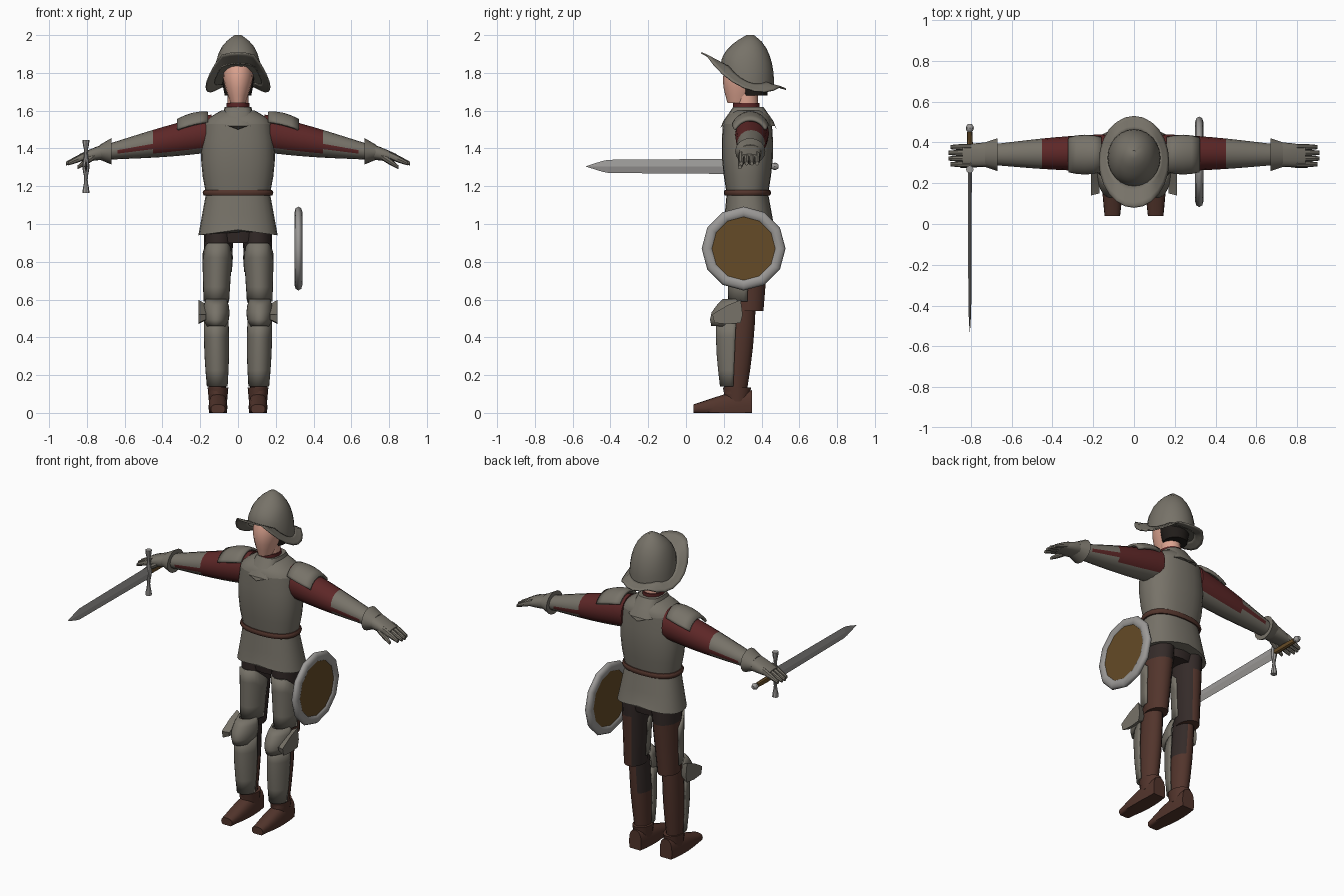
import bpy, bmesh
from math import sin, cos, pi, radians, copysign
from mathutils import Vector

cube = bpy.data.objects.get("Cube")
if cube:
    bpy.data.objects.remove(cube, do_unlink=True)


def material(name, *rgb):
    mat = bpy.data.materials.new(name)
    mat.use_nodes = True
    mat.diffuse_color = (*rgb, 1)
    mat.node_tree.nodes["Principled BSDF"].inputs["Base Color"].default_value = (*rgb, 1)
    return mat


ARMOR = material("armor_grey", .185, .17, .14)
STEEL = material("pale_steel", .33, .32, .31)
SKIN = material("skin", .72, .37, .28)
HAIR = material("dark_hair", .015, .012, .01)
RED = material("red_cloth", .11, .02, .02)
DARK = material("dark_cloth", .035, .024, .022)
LEATHER = material("brown_leather", .085, .035, .025)
WOOD = material("wood", .13, .07, .02)

FRONT_HALF = (pi, 2 * pi)
TOP_HALF = (pi / 7, pi - pi / 7)
PLANES = {"x": (1, 2), "y": (0, 2), "z": (0, 1)}


def spread(shape, ratio, value):
    return copysign(abs(value) ** shape, value) * ratio


def tube(name, materials, axis, start, end, size, end_size=None, bulge=0, profile=None,
         steps=4, sides=16, box=1, arc=None, edit=None, rule=None, mirror=False,
         thickness=0, crease=40):
    """Skin elliptical rings between two centres; an arc leaves an open plate."""
    bm = bmesh.new()
    u, v = PLANES[axis]
    first, last = arc or (-pi / 2, pi + pi / 2)
    start, end, size = Vector(start), Vector(end), Vector(size)
    end_size = Vector(end_size or size)
    count = sides + 1 if arc else sides
    rings = []
    for step in range(steps + 1):
        t = step / steps
        scale = profile(t) if profile else 1 + bulge * sin(pi * t)
        radius = size.lerp(end_size, t) * scale
        ring = []
        for side in range(count):
            angle = first + (last - first) * side / sides
            point = start.lerp(end, t)
            point[u] += spread(box, radius.x, cos(angle))
            point[v] += spread(box, radius.y, sin(angle))
            if edit:
                edit(point)
            ring.append(bm.verts.new(point))
        rings.append(ring)
    for low, high in zip(rings, rings[1:]):
        for i in range(sides):
            j = (i + 1) % count
            bm.faces.new((low[i], low[j], high[j], high[i]))
    if not thickness:
        bm.faces.new(rings[0])
        bm.faces.new(rings[-1])
    bmesh.ops.recalc_face_normals(bm, faces=bm.faces)
    if rule:
        for face in bm.faces:
            face.material_index = int(rule(face.calc_center_median(), face.normal))
    mesh = bpy.data.meshes.new(name)
    bm.to_mesh(mesh)
    bm.free()
    for mat in materials:
        mesh.materials.append(mat)
    mesh.shade_smooth()
    mesh.set_sharp_from_angle(angle=radians(crease))
    part = bpy.data.objects.new(name, mesh)
    bpy.context.scene.collection.objects.link(part)
    if thickness:
        solid = part.modifiers.new("thickness", "SOLIDIFY")
        solid.thickness, solid.offset = thickness, 0
    if mirror:
        part.modifiers.new("other_side", "MIRROR")


# Torso: cuirass, collar, belt and skirt
def collar_point(point):
    if point.z < 1.53 and abs(point.x) < .02:
        point.z -= .02


def skirt_arch(point):
    if point.z < .96:
        point.z += .03 - abs(point.x) / 7


tube("cuirass", [ARMOR], "z", (0, .325, 1.16), (0, .325, 1.53), (.17, .11), (.18, .13),
     bulge=.12, sides=24, box=.85)
tube("cuirass_shoulders", [ARMOR], "z", (0, .325, 1.53), (0, .33, 1.6), (.18, .13), (.09, .08),
     bulge=.1, sides=24, box=.85)
tube("collar", [ARMOR], "z", (0, .33, 1.52), (0, .33, 1.62), (.1, .15), (.07, .08),
     box=.65, edit=collar_point)
tube("neck_scarf", [RED], "z", (0, .32, 1.6), (0, .32, 1.64), (.06, .07))
tube("belt", [LEATHER], "z", (0, .325, 1.15), (0, .325, 1.18), (.18, .12),
     bulge=.04, sides=24, box=.85)
tube("skirt", [ARMOR], "z", (0, .335, .94), (0, .325, 1.16), (.21, .14), (.17, .11),
     sides=24, box=.85, edit=skirt_arch)
tube("hips", [DARK], "z", (0, .335, .9), (0, .335, 1), (.12, .09), (.17, .11))

# Head and hair
tube("neck", [SKIN], "z", (0, .325, 1.58), (0, .32, 1.7), (.055, .06))
tube("head", [SKIN], "z", (0, .28, 1.64), (0, .32, 1.88), (.04, .06), (.07, .09),
     bulge=.4, steps=6)
tube("hair", [HAIR], "z", (0, .36, 1.68), (0, .35, 1.86), (.07, .07), (.085, .085), bulge=.1)


# Helmet: dome and swept brim share one tilt that fades towards the crown
def tilt(point, amount=1):
    point.z -= amount * (.43 * (point.y - .305) + 1.1 * max(0, abs(point.x) - .09))


def dome_tilt(point):
    tilt(point, max(0, 2 - point.z) * 5)


tube("helmet_dome", [ARMOR], "z", (0, .325, 1.8), (0, .34, 2), (.13, .14),
     profile=lambda t: max(.04, 1 - t * t) ** .6, steps=7, sides=24, edit=dome_tilt)
tube("helmet_brim", [ARMOR], "z", (0, .325, 1.8), (0, .305, 1.81), (.127, .137), (.17, .224),
     sides=24, edit=tilt, thickness=.008)


# Arms: red sleeves partly under grey pieces, ending in gauntlets
def sleeve_is_armor(center, normal):
    height = center.z - 1.505 + .18 * center.x
    if center.x < .46:
        return height < -.06
    return center.x > .62 or not -.025 < height < 0


tube("arm", [RED, ARMOR], "x", (.14, .35, 1.48), (.7, .34, 1.38), (.09, .1), (.05, .04),
     bulge=.1, steps=9, rule=sleeve_is_armor, mirror=True)
tube("shoulder_plate", [ARMOR], "x", (.16, .34, 1.5), (.32, .34, 1.46), (.09, .09),
     bulge=.13, arc=TOP_HALF, mirror=True, thickness=.014)
tube("gauntlet_cuff", [ARMOR], "x", (.67, .34, 1.385), (.73, .34, 1.38), (.08, .07), (.06, .04),
     mirror=True)
tube("palm", [ARMOR], "x", (.72, .34, 1.38), (.84, .335, 1.35), (.06, .04), (.05, .02),
     bulge=.05, box=.8, mirror=True)
for finger in range(4):
    y = .293 + .028 * finger
    reach = .91 if finger in (1, 2) else .9
    tube("finger", [ARMOR], "x", (.8, y, 1.365), (reach, y, 1.32), (.015, .02), (.01, .01),
         bulge=.2, sides=8, mirror=True)
tube("thumb", [ARMOR], "x", (.76, .3, 1.36), (.85, .285, 1.3), (.02, .02), (.01, .01),
     bulge=.2, sides=8, mirror=True)


# Legs: trousers under front plates
def inner_dark(center, normal):
    return center.z > .88 or (normal.x < -.35 and center.z > .3)


def plate_arch(point):
    if point.z > .8:
        point.z -= .9 * max(0, point.y - .25)


def fan_slope(point):
    if point.z > .53:
        point.z += .5 * (point.y - .22)


tube("thigh", [LEATHER, DARK], "z", (.115, .33, .54), (.1, .335, .97), (.06, .08), (.08, .11),
     rule=inner_dark, mirror=True)
tube("lower_leg", [LEATHER, DARK], "z", (.11, .26, .1), (.115, .3, .6), (.045, .06), (.05, .07),
     bulge=.15, rule=inner_dark, mirror=True)
tube("thigh_plate", [ARMOR], "z", (.115, .325, .59), (.108, .335, .9), (.062, .095), (.075, .112),
     arc=FRONT_HALF, edit=plate_arch, mirror=True, thickness=.012)
tube("greave", [ARMOR], "z", (.11, .25, .14), (.115, .265, .49), (.05, .065), (.06, .1),
     bulge=.1, arc=FRONT_HALF, mirror=True, thickness=.01)
tube("knee_plate", [ARMOR], "z", (.115, .25, .46), (.115, .28, .6), (.05, .11), (.05, .08),
     bulge=.3, arc=FRONT_HALF, mirror=True, thickness=.012)
tube("knee_fan", [ARMOR], "x", (.17, .22, .52), (.21, .22, .52), (.07, .03), (.08, .05),
     steps=1, sides=8, box=.4, edit=fan_slope, mirror=True)


# Shoes with flat soles
def flat_sole(point):
    point.z = max(point.z, 0)


tube("shoe", [LEATHER], "y", (.106, .04, .02), (.106, .35, .04), (.038, .025), (.042, .08),
     bulge=.25, steps=6, box=.8, edit=flat_sole, mirror=True)
tube("shoe_cuff", [LEATHER], "z", (.106, .27, .06), (.106, .27, .135), (.048, .06), (.055, .075),
     mirror=True)

# Sword held in the right hand, pointing forward
HILT_X, HILT_Z = -.805, 1.305


def sword_part(name, mat, start, end, size, end_size=None, **options):
    tube(name, [mat], "y", (HILT_X, start, HILT_Z), (HILT_X, end, HILT_Z), size, end_size,
         **options)


sword_part("blade", STEEL, -.41, .26, (.007, .035), (.01, .04), sides=4, steps=1, crease=10)
sword_part("blade_tip", STEEL, -.53, -.41, (.001, .001), (.007, .035), sides=4, crease=10,
           profile=lambda t: 1 + (t - t * t) / 2)
sword_part("grip", WOOD, .27, .45, (.013, .015), bulge=.15, sides=8)
sword_part("pommel", STEEL, .45, .49, (.01, .01), bulge=1, sides=8)
tube("guard", [STEEL], "z", (HILT_X, .268, HILT_Z - .14), (HILT_X, .268, HILT_Z + .14),
     (.014, .014), profile=lambda t: 1 + .35 * cos(4 * pi * t), steps=12, sides=8)

# Round shield hanging beside the left leg
bpy.ops.mesh.primitive_torus_add(major_segments=12, minor_segments=8, major_radius=.192,
                                 minor_radius=.03, location=(.32, .305, .87),
                                 rotation=(0, pi / 2, 0))
rim = bpy.context.object
rim.name = "shield_rim"
rim.scale.z = .7
rim.data.materials.append(STEEL)
rim.data.shade_smooth()
tube("shield_board", [WOOD], "x", (.308, .305, .87), (.33, .305, .87), (.17, .17),
     steps=1, sides=12)
